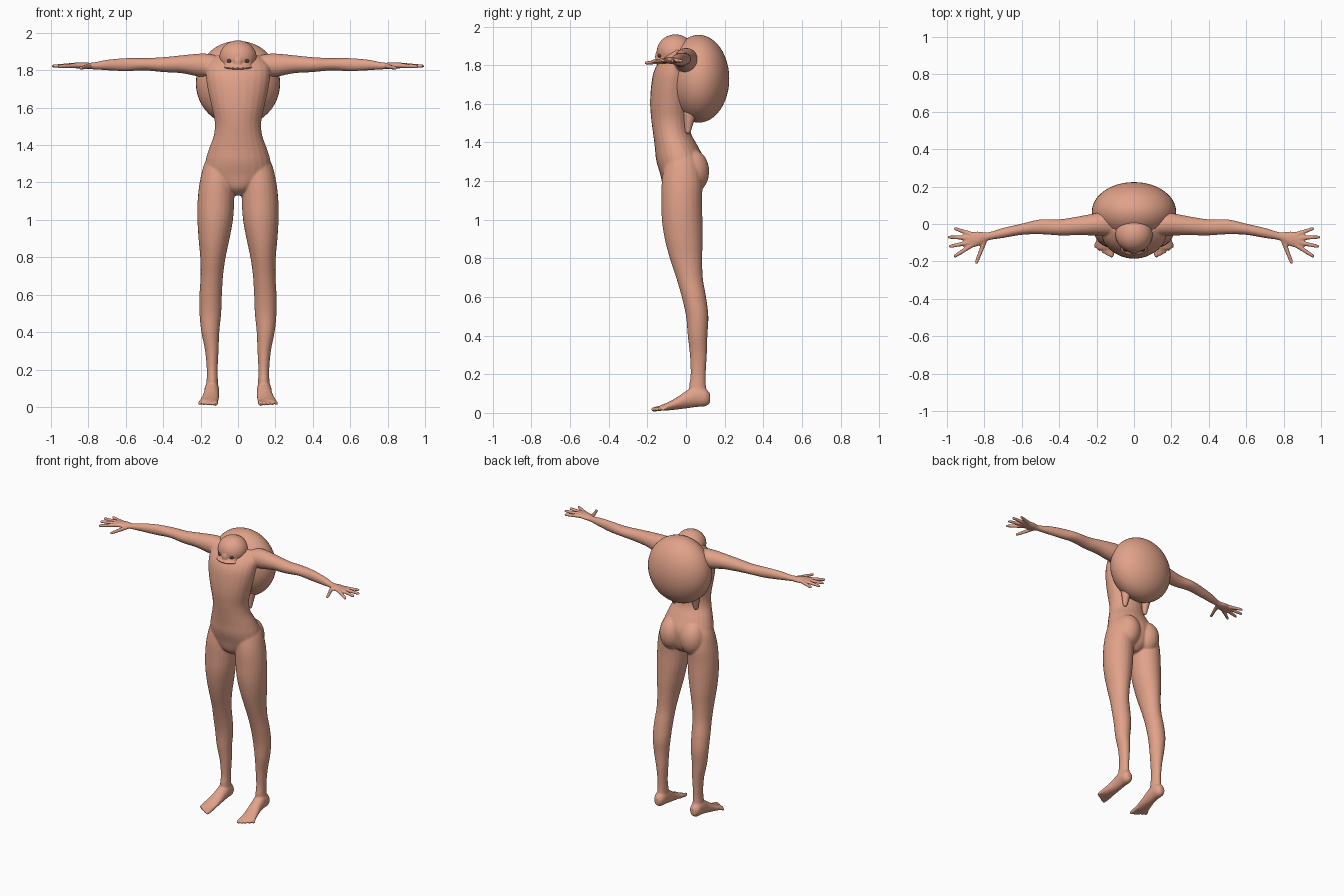
import bpy, bmesh, math
from mathutils import Vector, Matrix

skin = bpy.data.materials.new("skin")
skin.diffuse_color = (0.75, 0.36, 0.25, 1)
dark = bpy.data.materials.new("dark_eye")
dark.diffuse_color = (0.12, 0.05, 0.04, 1)
ORDER = {"x": (2, 0, 1), "y": (0, 2, 1), "z": (0, 1, 2)}


def smooth_rings(rings, steps=4):
    """Catmull-Rom interpolation between cross-sections."""
    out = []
    for i in range(len(rings) - 1):
        p = [Vector(rings[min(max(j, 0), len(rings) - 1)]) for j in range(i - 1, i + 3)]
        for k in range(steps):
            t = k / steps
            out.append(0.5 * (2 * p[1] + (p[2] - p[0]) * t
                       + (2 * p[0] - 5 * p[1] + 4 * p[2] - p[3]) * t * t
                       + (3 * p[1] - p[0] - 3 * p[2] + p[3]) * t ** 3))
    out.append(Vector(rings[-1]))
    return out


def loft(bm, axis, rings, side=1, n=24):
    """Rings are (position along axis, centre a, centre b, radius a, radius b)."""
    loops = []
    for t, a, b, ra, rb in smooth_rings(rings):
        loop = []
        for k in range(n):
            w = 2 * math.pi * k / n
            u, v = a + ra * math.cos(w), b + rb * math.sin(w)
            co = {"x": (t, u, v), "y": (u, t, v), "z": (u, v, t)}[axis]
            loop.append(bm.verts.new((co[0] * side, co[1], co[2])))
        loops.append(loop)
    for l0, l1 in zip(loops, loops[1:]):
        for k in range(n):
            bm.faces.new((l0[k], l0[(k + 1) % n], l1[(k + 1) % n], l1[k]))
    bm.faces.new(loops[0])
    bm.faces.new(loops[-1])


def ball(bm, centre, radii, tilt=0, seg=32):
    m = Matrix.Translation(centre) @ Matrix.Rotation(tilt, 4, "X") @ Matrix.Diagonal((*radii, 1))
    bmesh.ops.create_uvsphere(bm, u_segments=seg, v_segments=seg // 2, radius=1, matrix=m)


def limb(bm, p0, p1, r0, r1, side=1):
    """Round-ended tapered rod for fingers and toes."""
    p0, p1 = [Vector((p[0] * side, p[1], p[2])) for p in (p0, p1)]
    d = p1 - p0
    m = Matrix.Translation((p0 + p1) / 2) @ d.to_track_quat("Z", "Y").to_matrix().to_4x4()
    bmesh.ops.create_cone(bm, cap_ends=True, segments=16, radius1=r0, radius2=r1,
                          depth=d.length, matrix=m)
    ball(bm, p0, (r0,) * 3, seg=16)
    ball(bm, p1, (r1,) * 3, seg=16)


def finish(bm, name, mat, voxel=0):
    bmesh.ops.recalc_face_normals(bm, faces=bm.faces)
    for f in bm.faces:
        f.smooth = True
    me = bpy.data.meshes.new(name)
    bm.to_mesh(me)
    bm.free()
    me.materials.append(mat)
    ob = bpy.data.objects.new(name, me)
    bpy.context.collection.objects.link(ob)
    if voxel:
        r = ob.modifiers.new("blend", "REMESH")
        r.mode, r.voxel_size, r.use_smooth_shade = "VOXEL", voxel, True
        s = ob.modifiers.new("soften", "SMOOTH")
        s.factor, s.iterations = 0.5, 5
    return ob


# Body: torso, limbs, hands and feet fused into one skin
body = bmesh.new()
loft(body, "z", [
    (1.13, 0, -0.02, 0.03, 0.05), (1.17, 0, -0.02, 0.10, 0.095),
    (1.24, 0, -0.02, 0.175, 0.115), (1.31, 0, -0.03, 0.175, 0.125),
    (1.38, 0, -0.05, 0.155, 0.112), (1.45, 0, -0.073, 0.13, 0.098),
    (1.52, 0, -0.08, 0.124, 0.1), (1.60, 0, -0.08, 0.14, 0.106),
    (1.69, 0, -0.075, 0.16, 0.106), (1.77, 0, -0.06, 0.172, 0.106),
    (1.83, 0, -0.04, 0.165, 0.09), (1.88, 0, -0.02, 0.11, 0.06)])
fingers = [((0.87, -0.055, 1.825), (0.955, -0.025, 1.822)),
           ((0.88, -0.075, 1.827), (0.988, -0.07, 1.822)),
           ((0.88, -0.098, 1.827), (0.983, -0.12, 1.822)),
           ((0.87, -0.115, 1.825), (0.957, -0.172, 1.82)),
           ((0.80, -0.095, 1.82), (0.843, -0.207, 1.812))]
for s in (1, -1):
    # leg
    loft(body, "z", [
        (0.07, 0.14, 0.075, 0.036, 0.042), (0.13, 0.138, 0.06, 0.031, 0.044),
        (0.20, 0.138, 0.063, 0.029, 0.039), (0.30, 0.14, 0.064, 0.036, 0.044),
        (0.40, 0.148, 0.06, 0.048, 0.051), (0.50, 0.148, 0.058, 0.058, 0.058),
        (0.60, 0.146, 0.041, 0.06, 0.063), (0.70, 0.14, 0.018, 0.06, 0.069),
        (0.80, 0.134, 0, 0.068, 0.084), (0.90, 0.128, -0.012, 0.083, 0.098),
        (1.00, 0.122, -0.02, 0.095, 0.105), (1.10, 0.118, -0.022, 0.098, 0.105),
        (1.20, 0.112, -0.02, 0.093, 0.105), (1.30, 0.095, -0.02, 0.085, 0.09),
        (1.38, 0.08, -0.03, 0.05, 0.06)], s)
    # buttock
    ball(body, (0.08 * s, 0.03, 1.25), (0.085, 0.09, 0.115))
    # foot and toes
    loft(body, "y", [
        (0.125, 0.14, 0.075, 0.018, 0.025), (0.10, 0.14, 0.08, 0.036, 0.046),
        (0.05, 0.14, 0.085, 0.04, 0.055), (0, 0.142, 0.068, 0.041, 0.045),
        (-0.05, 0.148, 0.048, 0.046, 0.031), (-0.10, 0.155, 0.032, 0.05, 0.02),
        (-0.135, 0.157, 0.025, 0.043, 0.013)], s)
    for i in range(5):
        x, r = 0.12 + 0.0195 * i, 0.015 - 0.0012 * i
        limb(body, (x, -0.10, 0.03), (x + 0.002 * i, -0.168 + 0.008 * i + 0.001 * i * i, 0.018),
             r, r * 0.85, s)
    # arm and palm
    loft(body, "x", [
        (0.08, -0.01, 1.82, 0.05, 0.05), (0.16, 0, 1.825, 0.062, 0.063),
        (0.22, -0.003, 1.828, 0.058, 0.06), (0.30, -0.01, 1.832, 0.05, 0.048),
        (0.40, -0.018, 1.83, 0.043, 0.04), (0.50, -0.015, 1.832, 0.04, 0.033),
        (0.60, -0.028, 1.83, 0.03, 0.035), (0.70, -0.048, 1.828, 0.027, 0.028),
        (0.78, -0.066, 1.823, 0.022, 0.018), (0.83, -0.078, 1.825, 0.038, 0.018),
        (0.87, -0.085, 1.826, 0.042, 0.015), (0.895, -0.087, 1.826, 0.03, 0.011)], s)
    for base, tip in fingers:
        limb(body, base, tip, 0.0135, 0.0095, s)
finish(body, "body", skin, 0.006)

# Head with brow and wide flat lips
head = bmesh.new()
ball(head, (0, -0.055, 1.868), (0.1, 0.097, 0.092))
ball(head, (0, -0.07, 1.825), (0.09, 0.085, 0.035))
ball(head, (0, -0.12, 1.815), (0.078, 0.05, 0.013))
ball(head, (0, -0.145, 1.845), (0.022, 0.015, 0.03))
finish(head, "head", skin, 0.005)

# Eyes
for s, name in ((1, "eye_left"), (-1, "eye_right")):
    eye = bmesh.new()
    ball(eye, (0.046 * s, -0.135, 1.85), (0.013, 0.012, 0.01), seg=16)
    finish(eye, name, dark)

# Rounded back shell
shell = bmesh.new()
ball(shell, (0, 0.066, 1.73), (0.225, 0.158, 0.227), seg=48)
finish(shell, "back_shell", skin)

# Small nubs hanging below the shell
for s, name in ((1, "nub_left"), (-1, "nub_right")):
    nub = bmesh.new()
    limb(nub, (0.085, 0.02, 1.55), (0.085, 0.01, 1.46), 0.034, 0.016, s)
    finish(nub, name, skin, 0.005)
